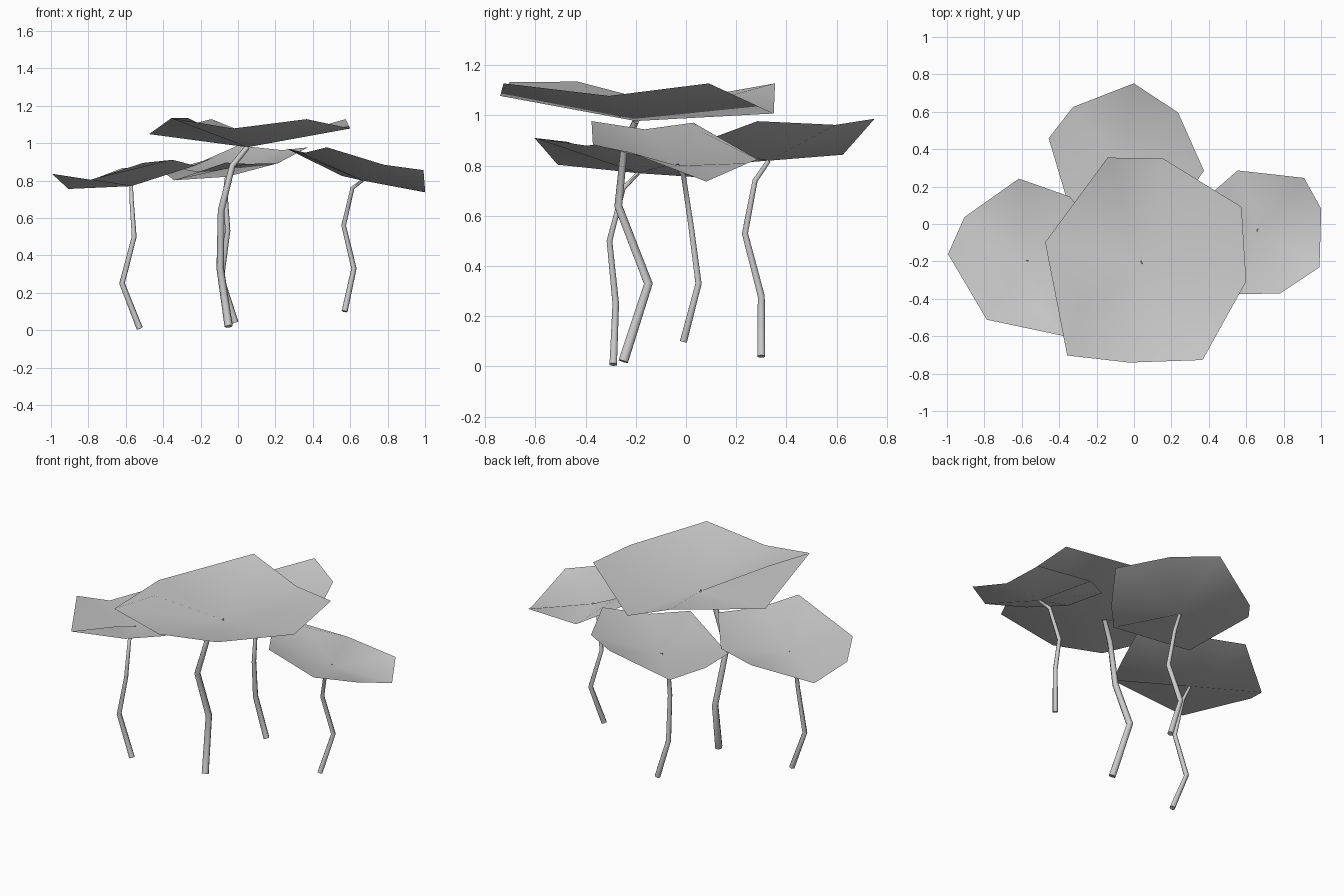
import bpy, bmesh
from math import cos, sin, radians
from mathutils import Matrix, Vector

if "Cube" in bpy.data.objects:
    bpy.data.objects.remove(bpy.data.objects["Cube"])

# One leaf outline (angle, radius, rise), shared by all four plants
RIM = [(-129, .647, .155), (-191, .535, .07), (-251, .587, .15), (-281, .56, .03),
       (-331, .60, .15), (-371, .56, .10), (-419, .615, .15), (-458, .546, .10)]
FOLD = (-144, .394, .157)  # raised fold inside the first segment


def make_leaf(name, centre, scale, turn, tilt):
    bm = bmesh.new()

    def vert(angle, radius, rise):
        a = radians(angle + turn)
        dx, dy = scale * radius * cos(a), scale * radius * sin(a)
        dz = scale * rise + tilt[0] * dx + tilt[1] * dy
        return bm.verts.new(Vector(centre) + Vector((dx, dy, dz)))

    mid = vert(0, 0, 0)
    rim = [vert(*p) for p in RIM]
    fold = vert(*FOLD)
    for i in range(1, 8):
        bm.faces.new((mid, rim[(i + 1) % 8], rim[i]))
    for a, b in ((mid, rim[1]), (rim[1], rim[0]), (rim[0], mid)):
        bm.faces.new((a, b, fold))
    bmesh.ops.recalc_face_normals(bm, faces=bm.faces)
    if sum(f.normal.z for f in bm.faces) < 0:
        bmesh.ops.reverse_faces(bm, faces=bm.faces)
    mesh = bpy.data.meshes.new(name)
    bm.to_mesh(mesh)
    bm.free()
    mesh.shade_smooth()
    bpy.context.collection.objects.link(bpy.data.objects.new(name, mesh))


def make_stem(name, points, r0, r1, sides=6):
    pts = [Vector(p) for p in points]
    bm = bmesh.new()
    rings = []
    for i, p in enumerate(pts):
        d = (pts[min(i + 1, len(pts) - 1)] - pts[max(i - 1, 0)]).normalized()
        rot = Vector((0, 0, 1)).rotation_difference(d)
        r = r0 + (r1 - r0) * i / (len(pts) - 1)
        rings.append([bm.verts.new(p + rot @ Vector((r * cos(radians(360 * k / sides)),
                      r * sin(radians(360 * k / sides)), 0))) for k in range(sides)])
    for lo, hi in zip(rings, rings[1:]):
        for k in range(sides):
            n = (k + 1) % sides
            bm.faces.new((lo[k], lo[n], hi[n], hi[k]))
    bm.faces.new(rings[0][::-1])
    mesh = bpy.data.meshes.new(name)
    bm.to_mesh(mesh)
    bm.free()
    obj = bpy.data.objects.new(name, mesh)
    bpy.context.collection.objects.link(obj)
    bpy.context.view_layer.objects.active = obj
    obj.select_set(True)
    bpy.ops.object.shade_smooth_by_angle(angle=radians(62))
    obj.select_set(False)


# Leaves: centre, scale, turn about z, slope in x and y
make_leaf("front_leaf", (.05, -.20, .978), 1, 0, (0, 0))
make_leaf("left_leaf", (-.57, -.19, .77), .725, 67, (.10, -.015))
make_leaf("right_leaf", (.665, -.035, .80), .635, 300, (-.20, -.13))
make_leaf("back_leaf", (-.06, .33, .82), .71, 53, (.13, .125))

# Crooked stems, base to leaf
make_stem("front_stem", [(-.05, -.25, .02), (-.095, -.15, .33), (-.09, -.27, .64),
                         (-.03, -.245, .88), (.05, -.20, .978)], .022, .014)
make_stem("left_stem", [(-.525, -.29, .008), (-.62, -.28, .25), (-.555, -.305, .50),
                        (-.57, -.25, .71), (-.57, -.19, .77)], .017, .009)
make_stem("right_stem", [(.57, -.01, .10), (.62, .05, .33), (.565, .02, .56),
                         (.612, -.01, .76), (.665, -.035, .80)], .016, .009)
make_stem("back_stem", [(-.015, .30, .04), (-.09, .30, .28), (-.055, .235, .53),
                        (-.068, .275, .74), (-.06, .33, .82)], .018, .01)
